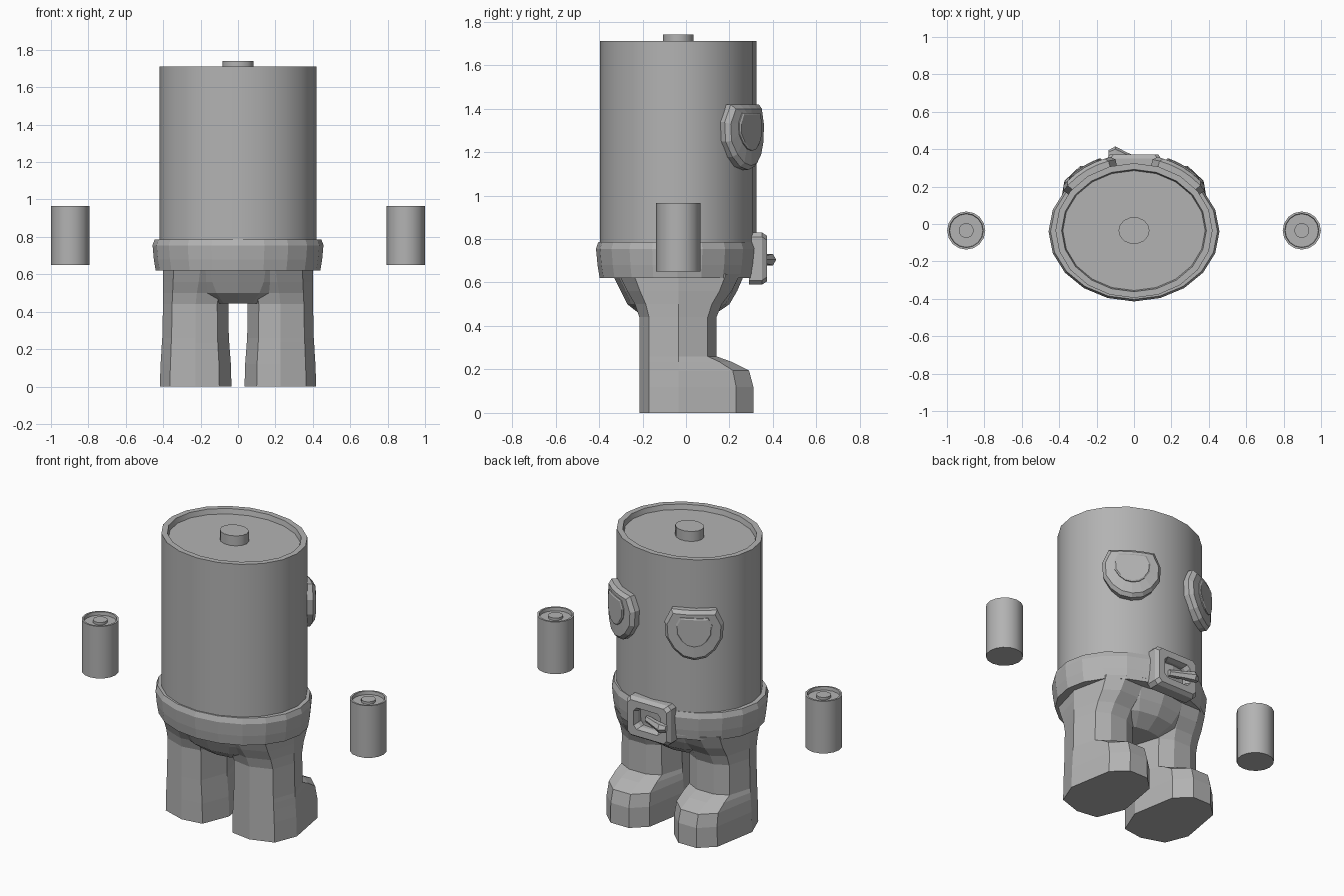
import bpy, bmesh, math
from mathutils import Vector

if "Cube" in bpy.data.objects:
    bpy.data.objects.remove(bpy.data.objects["Cube"])

CY = -0.035  # depth of the body axis
grey = bpy.data.materials.new("plain grey")
grey.diffuse_color = (0.45, 0.45, 0.45, 1)
grey.use_nodes = True
grey.node_tree.nodes["Principled BSDF"].inputs["Base Color"].default_value = grey.diffuse_color


def finish(name, bm, smooth=None):
    bmesh.ops.recalc_face_normals(bm, faces=bm.faces)
    me = bpy.data.meshes.new(name)
    bm.to_mesh(me)
    bm.free()
    ob = bpy.data.objects.new(name, me)
    bpy.context.collection.objects.link(ob)
    me.materials.append(grey)
    if smooth:
        bpy.context.view_layer.objects.active = ob
        ob.select_set(True)
        bpy.ops.object.shade_smooth_by_angle(angle=math.radians(smooth))
        ob.select_set(False)
    return ob


def loft(name, rings, smooth=None, closed=False):
    """Skin a list of point rings; cap both ends, or join them when closed."""
    bm = bmesh.new()
    vs = [[bm.verts.new(p) for p in r] for r in rings]
    n = len(vs[0])
    pairs = list(zip(vs, vs[1:])) + ([(vs[-1], vs[0])] if closed else [])
    for a, b in pairs:
        for i in range(n):
            j = (i + 1) % n
            bm.faces.new((a[i], a[j], b[j], b[i]))
    if not closed:
        bm.faces.new(vs[0])
        bm.faces.new(vs[-1])
    return finish(name, bm, smooth)


def ring(cx, cy, rx, ry, z, n):
    return [(cx + rx * math.cos(2 * math.pi * i / n),
             cy + ry * math.sin(2 * math.pi * i / n), z) for i in range(n)]


def can(name, x, rx, ry, z0, z1, lip, depth, kx, ky, kz, n, smooth):
    """Cylinder with a recessed lid and a central knob."""
    loft(name, [ring(x, CY, rx, ry, z0, n), ring(x, CY, rx, ry, z1, n),
                ring(x, CY, rx - lip, ry - lip, z1, n),
                ring(x, CY, rx - lip * 1.2, ry - lip * 1.2, z1 - depth, n)], smooth)
    loft(name + "_knob", [ring(x, CY, kx, ky, z1 - depth - 0.01, 14),
                          ring(x, CY, kx, ky, kz, 14)], 30)


# body and the two floating hands
can("body", 0, 0.42, 0.36, 0.64, 1.71, 0.033, 0.03, 0.083, 0.072, 1.74, 20, 22)
for side, x in (("left", -0.897), ("right", 0.897)):
    can(side + "_hand", x, 0.102, 0.102, 0.65, 0.965, 0.011, 0.02, 0.04, 0.04, 0.96, 16, 25)

# belt
loft("belt", [ring(0, -0.04, rx, rx - 0.083, z, 20) for rx, z in
              ((0.44, 0.62), (0.45, 0.68), (0.457, 0.755), (0.446, 0.787), (0.415, 0.787))])

# hips
loft("hips", [ring(0, (a + b) / 2, rx, (b - a) / 2, z, 16) for z, rx, a, b in
              ((0.445, 0.20, -0.20, 0.12), (0.50, 0.30, -0.27, 0.20),
               (0.56, 0.36, -0.30, 0.235), (0.64, 0.39, -0.34, 0.27))])

# legs with feet: height, inner x, outer x, front y, back y
LEG = ((0, .035, .418, -.215, .31), (.12, .038, .414, -.215, .31), (.195, .044, .409, -.215, .29),
       (.235, .047, .407, -.215, .21), (.26, .049, .405, -.215, .14), (.44, .052, .401, -.215, .14),
       (.50, .04, .40, -.235, .165), (.56, .02, .40, -.27, .21), (.64, .0, .40, -.31, .25))


def leg_ring(s, z, xi, xo, yf, yb):
    shape = [(0.17, -0.9), (0.5, -1), (0.86, -0.75), (1, 0), (0.88, 0.77),
             (0.66, 1), (0.34, 1), (0.12, 0.77), (0, 0)]
    return [(s * (xi + u * (xo - xi)),
             CY + v * ((yb - CY) if v > 0 else (CY - yf)), z) for u, v in shape]


for side, s in (("left", -1), ("right", 1)):
    loft(side + "_leg", [leg_ring(s, *r) for r in LEG])

# eyes: half-lidded plates wrapped round the back of the body
LID = ((-.12, .15), (-.06, .15), (0, .15), (.06, .15), (.12, .15), (.155, .07), (.15, -.02),
       (.11, -.09), (.06, -.135), (0, -.15), (-.06, -.135), (-.11, -.09), (-.15, -.02), (-.155, .07))


def wrap(s, u, z, off):
    t = math.radians(55) + u / 0.40
    p = Vector((0.42 * math.cos(t), CY + 0.36 * math.sin(t), z))
    nrm = Vector((math.cos(t) / 0.42, math.sin(t) / 0.36, 0)).normalized()
    p += nrm * off
    return (s * p.x, p.y, p.z)


def eye_ring(s, k, z0, off):
    return [wrap(s, u * k, z0 + v * k, off) for u, v in LID]


for side, s in (("left", -1), ("right", 1)):
    loft(side + "_eye", [eye_ring(s, 1, 1.268, -0.02), eye_ring(s, 1, 1.268, 0.03),
                         eye_ring(s, 0.87, 1.268, 0.048), eye_ring(s, 0.58, 1.293, 0.048)])
    loft(side + "_pupil", [eye_ring(s, 0.58, 1.293, 0.03), eye_ring(s, 0.58, 1.293, 0.054),
                           eye_ring(s, 0.53, 1.293, 0.058)])


# belt buckle: square frame with cut corners
def frame(w, h, c, y):
    q = [(w - c, h), (w, h - c)]
    pts = q + [(x, -z) for x, z in q[::-1]]
    pts += [(-x, z) for x, z in pts[::-1]]
    return [(x, y, 0.71 + z) for x, z in pts]


loft("buckle", [frame(.145, .12, .02, .29), frame(.145, .12, .02, .35), frame(.13, .105, .02, .372),
                frame(.09, .065, .02, .372), frame(.08, .055, .02, .345), frame(.08, .055, .02, .29)],
     closed=True)

# buckle prong lying across the frame
def prong_ring(x, y, r):
    return [(x, y + r * math.cos(a), 0.705 + r * math.sin(a))
            for a in (math.pi * i / 3 for i in range(6))]


loft("prong", [prong_ring(0.03, 0.33, 0.02), prong_ring(-0.05, 0.365, 0.024),
               prong_ring(-0.10, 0.385, 0.03), prong_ring(-0.135, 0.375, 0.02)])
